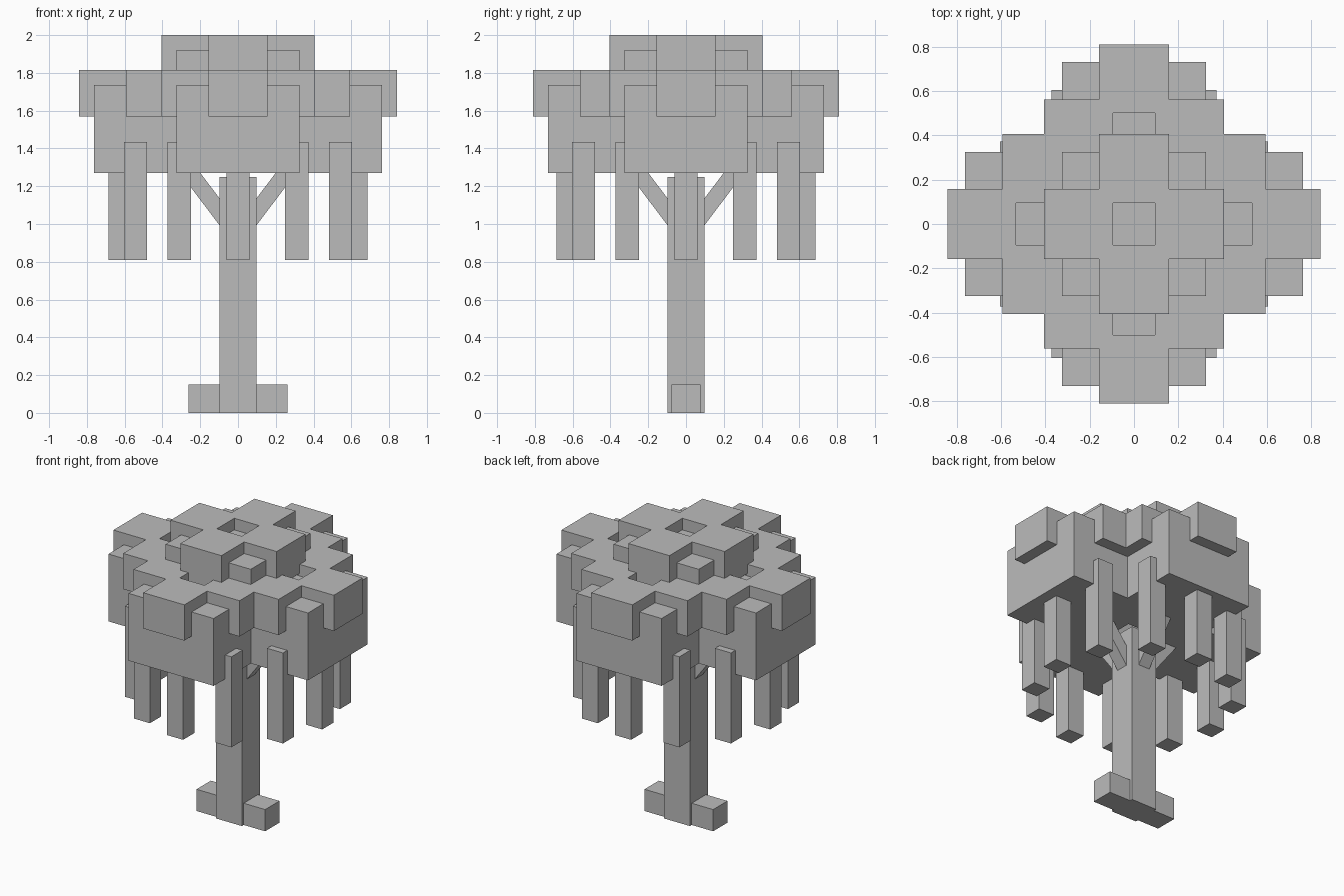
import bpy
import bmesh
import math
from mathutils import Matrix, Vector

cube = bpy.data.objects.get("Cube")
if cube:
    bpy.data.objects.remove(cube, do_unlink=True)

grey = bpy.data.materials.new("plain_grey")
grey.use_nodes = True
grey.diffuse_color = (0.5, 0.5, 0.5, 1)
grey.node_tree.nodes["Principled BSDF"].inputs["Base Color"].default_value = (0.5, 0.5, 0.5, 1)


def finish(name, bm):
    bmesh.ops.recalc_face_normals(bm, faces=bm.faces[:])
    mesh = bpy.data.meshes.new(name)
    bm.to_mesh(mesh)
    bm.free()
    mesh.materials.append(grey)
    obj = bpy.data.objects.new(name, mesh)
    bpy.context.collection.objects.link(obj)
    return obj


def box(name, x, y, half_x, half_y, bottom, top):
    bm = bmesh.new()
    size = Matrix.Diagonal((2 * half_x, 2 * half_y, top - bottom, 1))
    place = Matrix.Translation((x, y, (bottom + top) / 2))
    bmesh.ops.create_cube(bm, size=1, matrix=place @ size)
    return finish(name, bm)


def leaf_cap(name, x, y, bottom, top):
    """Plus-shaped slab with a square hole through its middle."""
    cuts = [-0.405, -0.157, -0.095, 0.095, 0.157, 0.405]
    bm = bmesh.new()
    grid = [[bm.verts.new((x + u, y + v, bottom)) for v in cuts] for u in cuts]
    for i in range(5):
        for j in range(5):
            corner = i in (0, 4) and j in (0, 4)
            hole = i == 2 and j == 2
            if not corner and not hole:
                bm.faces.new((grid[i][j], grid[i + 1][j],
                              grid[i + 1][j + 1], grid[i][j + 1]))
    loose = [v for v in bm.verts if not v.link_faces]
    bmesh.ops.delete(bm, geom=loose, context='VERTS')
    extruded = bmesh.ops.extrude_face_region(bm, geom=bm.faces[:], use_keep_orig=True)
    raised = [g for g in extruded["geom"] if isinstance(g, bmesh.types.BMVert)]
    bmesh.ops.translate(bm, verts=raised, vec=(0, 0, top - bottom))
    bmesh.ops.dissolve_limit(bm, angle_limit=0.01, verts=bm.verts[:], edges=bm.edges[:])
    return finish(name, bm)


def leaf_cluster(name, x, y, base):
    box(name + "_block", x, y, 0.325, 0.325, base, base + 0.465)
    leaf_cap(name + "_cap", x, y, base + 0.298, base + 0.545)


# Trunk and its foot
box("trunk", 0, 0, 0.098, 0.098, 0, 1.25)
box("trunk_foot", 0, 0, 0.262, 0.078, 0, 0.15)

# Canopy: four lobes around one raised crown
leaf_cluster("crown", 0, 0, 1.455)
for side, x, y in (("left", 0.437, 0), ("right", -0.437, 0),
                   ("front", 0, -0.405), ("back", 0, 0.405)):
    leaf_cluster(side + "_leaves", x, y, 1.27)

# Slanted branches from each trunk face
for k, side in enumerate(("left", "back", "right", "front")):
    start, end = Vector((0.03, 0, 0.975)), Vector((0.31, 0, 1.345))
    axis = end - start
    bm = bmesh.new()
    matrix = (Matrix.Rotation(k * math.pi / 2, 4, 'Z')
              @ Matrix.Translation((start + end) / 2)
              @ axis.to_track_quat('Z', 'Y').to_matrix().to_4x4()
              @ Matrix.Diagonal((0.086, 0.086, axis.length, 1)))
    bmesh.ops.create_cube(bm, size=1, matrix=matrix)
    finish(side + "_branch", bm)

# Hanging strands: one under each lobe tip, two in each corner
spots = [(0.625, 0), (-0.625, 0), (0, 0.625), (0, -0.625)]
for sx in (1, -1):
    for sy in (1, -1):
        spots += [(sx * 0.311, sy * 0.543), (sx * 0.543, sy * 0.311)]
for n, (x, y) in enumerate(spots):
    box(f"hanging_strand_{n + 1}", x, y, 0.061, 0.061, 0.81, 1.435)
